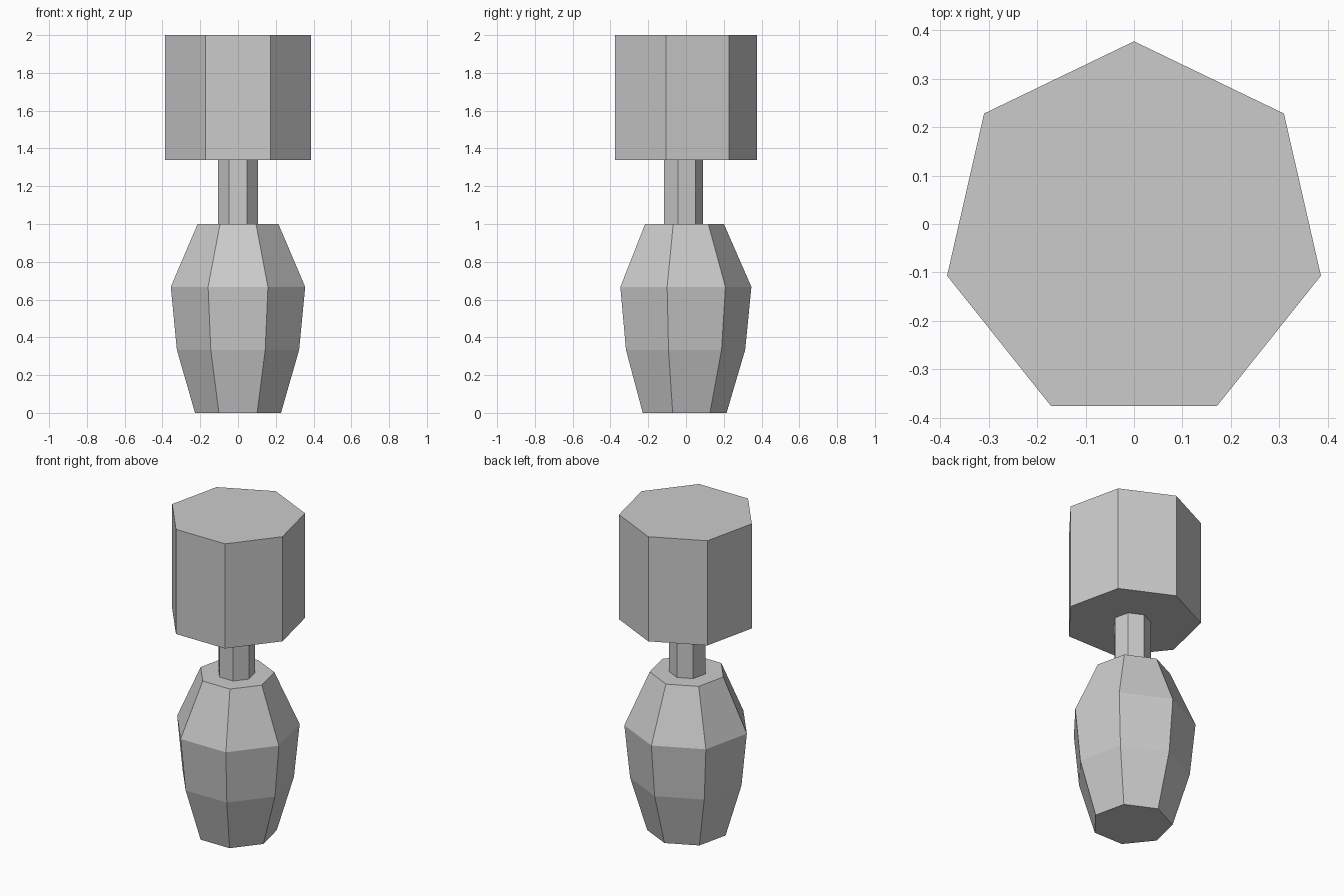
import bpy, bmesh
from math import sin, cos, pi

if "Cube" in bpy.data.objects:
    bpy.data.objects.remove(bpy.data.objects["Cube"])

SIDES = 7
CENTRE_Y = -0.0187

# (radius, height) profile: faceted body, thin neck, wide head
PROFILE = [
    (0.2335, 0.0), (0.332, 0.334), (0.365, 0.667), (0.2195, 1.0),  # body
    (0.109, 1.0), (0.109, 1.338),                                  # neck
    (0.3957, 1.338), (0.3957, 2.0),                                # head
]


def ring(bm, radius, z):
    """One seven-sided ring with a corner pointing to the back."""
    angles = [pi / 2 + 2 * pi * i / SIDES for i in range(SIDES)]
    return [bm.verts.new((radius * cos(a), CENTRE_Y + radius * sin(a), z))
            for a in angles]


def lathe(name, profile):
    """Skin the rings of a profile and cap both ends."""
    bm = bmesh.new()
    rings = [ring(bm, r, z) for r, z in profile]
    for low, high in zip(rings, rings[1:]):
        for i in range(SIDES):
            j = (i + 1) % SIDES
            bm.faces.new((low[i], low[j], high[j], high[i]))
    bm.faces.new(rings[0][::-1])
    bm.faces.new(rings[-1])
    mesh = bpy.data.meshes.new(name)
    bm.to_mesh(mesh)
    bm.free()
    obj = bpy.data.objects.new(name, mesh)
    bpy.context.collection.objects.link(obj)
    return obj


# Body, neck and head as one closed turned shape
lathe("table_lamp", PROFILE)
